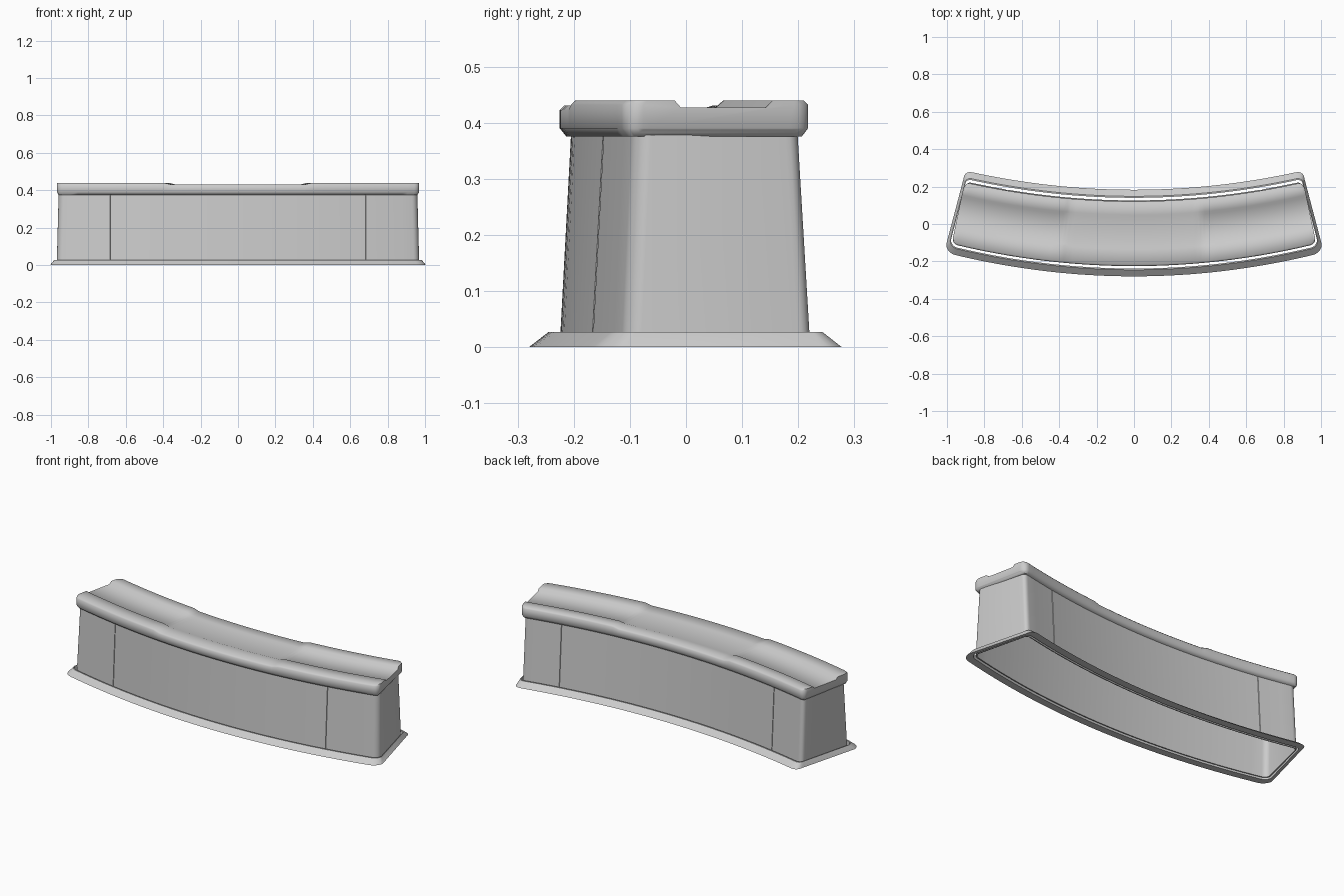
import bpy, math

cube = bpy.data.objects.get("Cube")
if cube:
    bpy.data.objects.remove(cube)

grey = bpy.data.materials.new("light_grey")
grey.use_nodes = True
grey.diffuse_color = (0.6, 0.6, 0.6, 1)
grey.node_tree.nodes["Principled BSDF"].inputs["Base Color"].default_value = (0.6, 0.6, 0.6, 1)


def half_width(v):
    """Half length of the tapered plan at depth v."""
    return 1.004 - 0.2 * (v + 0.28)


def bend(x, v, z):
    """Curve the straight plan into a gentle arc."""
    return (x, v + x * x / 8, z)


def make(name, verts, faces, angle):
    mesh = bpy.data.meshes.new(name)
    mesh.from_pydata(verts, [], faces)
    mesh.materials.append(grey)
    ob = bpy.data.objects.new(name, mesh)
    bpy.context.collection.objects.link(ob)
    bpy.ops.object.select_all(action='DESELECT')
    bpy.context.view_layer.objects.active = ob
    ob.select_set(True)
    bpy.ops.object.mode_set(mode='EDIT')
    bpy.ops.mesh.select_all(action='SELECT')
    bpy.ops.mesh.normals_make_consistent(inside=False)
    bpy.ops.object.mode_set(mode='OBJECT')
    bpy.ops.object.shade_smooth_by_angle(angle=math.radians(angle))
    return ob


def outline(front, back, end, r, z, seam=0.0):
    """Rounded tapered plan loop; seam cuts shallow upright grooves in the long walls."""
    def long_edge(v, inward):
        lim = half_width(v) - end - r * 1.05
        n = 32
        pts = [(-lim + 2 * lim * i / n, 0) for i in range(n + 1)]
        for s in (-0.68, 0.68):
            pts = [p for p in pts if abs(p[0] - s) > 0.008]
            pts += [(s - 0.004, 0), (s - 0.003, seam), (s + 0.003, seam), (s + 0.004, 0)]
        return [(x, v + inward * d) for x, d in sorted(pts)]

    def corner(v, sx, sv):
        cx, cv = half_width(v) - end - r, v - sv * r
        arc = [math.pi / 2 * i / 5 for i in range(1, 6)]
        return [(sx * (cx + r * math.sin(a)), cv + sv * r * math.cos(a)) for a in arc]

    loop = long_edge(front, 1) + corner(front, 1, -1) + corner(back, 1, 1)[::-1]
    loop += long_edge(back, -1)[::-1] + corner(back, -1, 1) + corner(front, -1, -1)[::-1]
    return [bend(x, v, z) for x, v in loop]


def ring(name, loops, angle=30):
    """Closed band running through the loops and back to the first."""
    n, m = len(loops[0]), len(loops)
    faces = [(j * n + i, j * n + (i + 1) % n, (j + 1) % m * n + (i + 1) % n, (j + 1) % m * n + i)
             for j in range(m) for i in range(n)]
    return make(name, [p for loop in loops for p in loop], faces, angle)


# Sloping foot flange, open in the middle
ring("base_flange", [
    outline(-0.28, 0.183, 0.0, 0.045, 0.0),
    outline(-0.245, 0.148, 0.014, 0.035, 0.027),
    outline(-0.238, 0.140, 0.017, 0.032, 0.027),
    outline(-0.238, 0.140, 0.017, 0.032, 0.0)])

# Hollow tapering walls with panel seams
ring("body_walls", [
    outline(-0.225, 0.126, 0.024, 0.028, 0.003, 0.003),
    outline(-0.205, 0.104, 0.030, 0.028, 0.378, 0.003),
    outline(-0.199, 0.098, 0.036, 0.024, 0.378),
    outline(-0.219, 0.120, 0.030, 0.024, 0.003)])

# Cap cross-section from front to back: two rims and a shallow trough
FRONT, BACK, END, R = -0.225, 0.121, 0.018, 0.032
section = [(FRONT + 0.012, 0.375), (FRONT, 0.390), (FRONT, 0.432), (FRONT + 0.008, 0.440),
           (FRONT + 0.090, 0.440), (FRONT + 0.102, 0.427),
           (BACK - 0.085, 0.427), (BACK - 0.072, 0.440),
           (BACK - 0.008, 0.440), (BACK, 0.432), (BACK, 0.390), (BACK - 0.012, 0.375)]


def cap_station(s):
    """Cap section at s from -1 to 1: rounded at the ends, rims dipped in the middle."""
    d = min((1 - abs(s)) * 0.95, R)
    inset = R - math.sqrt(R * R - (R - d) ** 2)
    dip = 0.009 * min(1, max(0, (0.41 - abs(s)) / 0.04))
    lift = 0.015 * max(0, 1 - d / 0.012)
    pts = []
    for i, (v, z) in enumerate(section):
        v += inset if i < 4 else -inset if i > 7 else 0
        if z > 0.43:
            z -= dip
        if z < 0.38:
            z += lift
        pts.append(bend(s * (half_width(v) - END), v, z))
    return pts


half = [0, 0.06, 0.12, 0.18, 0.24, 0.30, 0.34, 0.37, 0.39, 0.41, 0.46, 0.52, 0.58, 0.64,
        0.70, 0.76, 0.82, 0.88, 0.93, 0.966, 0.974, 0.982, 0.9875, 0.994, 0.998, 1]
stations = [-s for s in half[:0:-1]] + half
k = len(section)
verts = [p for s in stations for p in cap_station(s)]
faces = [(j * k + i, j * k + (i + 1) % k, (j + 1) * k + (i + 1) % k, (j + 1) * k + i)
         for j in range(len(stations) - 1) for i in range(k)]
faces += [tuple(range(k)), tuple(range(len(verts) - k, len(verts)))]
make("top_cap", verts, faces, 52)
